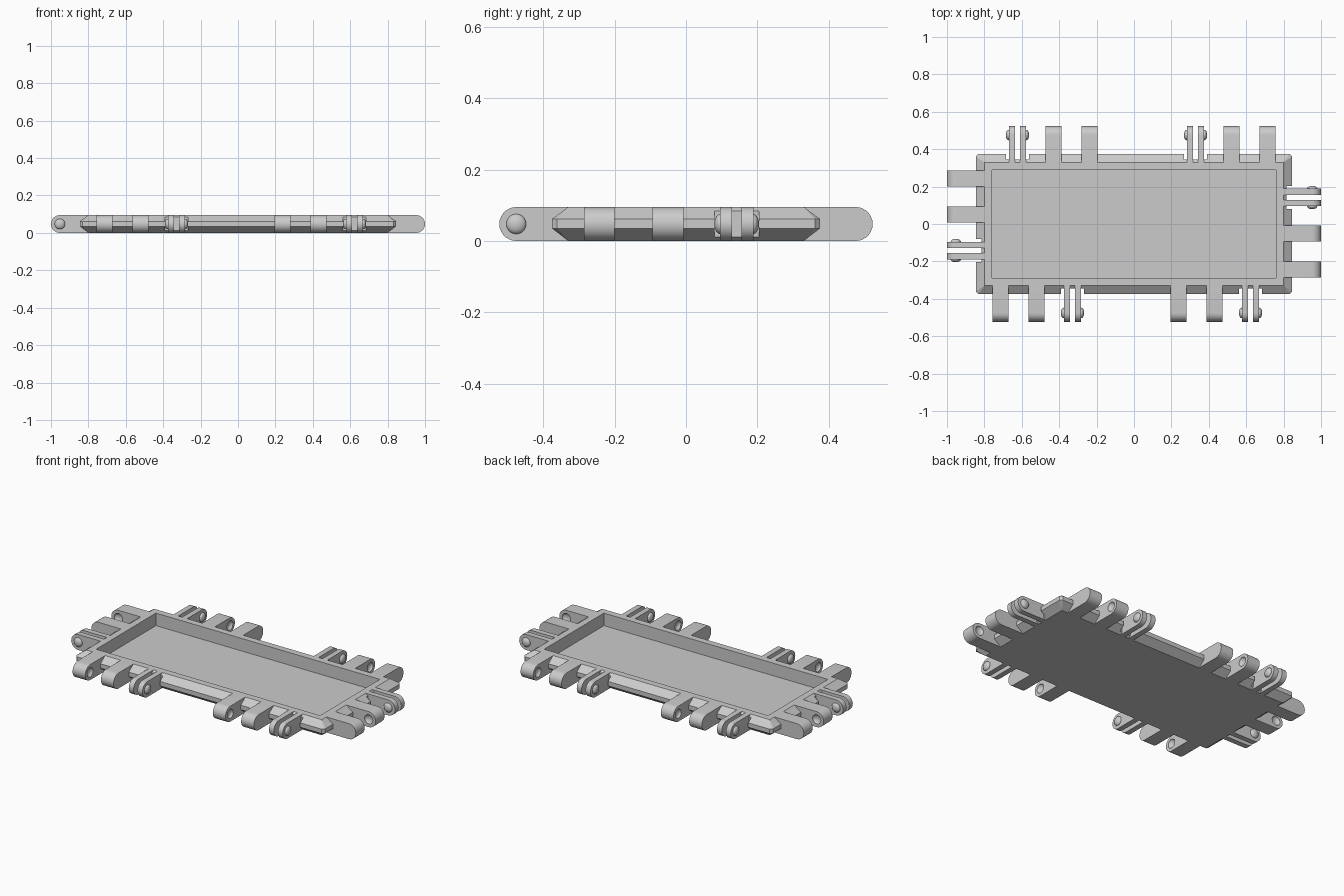
import bpy, bmesh, math
from mathutils import Matrix

cube = bpy.data.objects.get("Cube")
if cube:
    bpy.data.objects.remove(cube, do_unlink=True)

H = 0.095                # overall height
R = H / 2                # knuckle end radius
TOP_X, TOP_Y = 0.80, 0.33
RIDGE = 0.045            # how far the edge ridge stands out
PITCH = 0.1925           # spacing of knuckles in a hinge group

grey = bpy.data.materials.new("plain grey")
grey.use_nodes = True
grey.diffuse_color = (0.6, 0.6, 0.6, 1)
grey.node_tree.nodes["Principled BSDF"].inputs["Base Color"].default_value = (0.6, 0.6, 0.6, 1)


def make(name, bm, matrix=Matrix()):
    bmesh.ops.remove_doubles(bm, verts=bm.verts, dist=1e-5)
    bmesh.ops.recalc_face_normals(bm, faces=bm.faces)
    mesh = bpy.data.meshes.new(name)
    bm.to_mesh(mesh)
    bm.free()
    mesh.materials.append(grey)
    ob = bpy.data.objects.new(name, mesh)
    ob.matrix_world = matrix
    bpy.context.collection.objects.link(ob)
    return ob


def cut(ob, bm):
    """Subtract a cutter mesh from an object, then drop the cutter."""
    cutter = make("cutter", bm, ob.matrix_world.copy())
    cutter.hide_render = True
    mod = ob.modifiers.new("cut", "BOOLEAN")
    mod.operation, mod.solver, mod.object = "DIFFERENCE", "EXACT", cutter
    bpy.context.view_layer.update()
    graph = bpy.context.evaluated_depsgraph_get()
    result = bpy.data.meshes.new_from_object(ob.evaluated_get(graph))
    ob.modifiers.clear()
    ob.data = result
    bpy.data.objects.remove(cutter, do_unlink=True)


def add_box(bm, center, size, rot=Matrix()):
    bmesh.ops.create_cube(bm, size=1, matrix=rot @ Matrix.Translation(center) @ Matrix.Diagonal((*size, 1)))


def add_dome(bm, x, y):
    """Flattened ball centred on a knuckle's side face."""
    bmesh.ops.create_uvsphere(bm, u_segments=24, v_segments=12, radius=1,
                              matrix=Matrix.Translation((x, y, R)) @ Matrix.Diagonal((0.016, 0.028, 0.028, 1)))


def add_bar(bm, x, width, edge, reach):
    """Bar with a fully rounded outer end, pointing along +y."""
    arc = [math.pi * (i / 14 - 0.5) for i in range(15)]
    profile = [(edge, 0)] + [(reach - R + R * math.cos(a), R + R * math.sin(a)) for a in arc] + [(edge, H)]
    rings = [[bm.verts.new((x + s * width / 2, y, z)) for y, z in profile] for s in (-1, 1)]
    for ring in rings:
        bm.faces.new(ring)
    n = len(profile)
    for i in range(n):
        j = (i + 1) % n
        bm.faces.new((rings[0][i], rings[0][j], rings[1][j], rings[1][i]))


# Each side: name, rotation, body edge, outer reach, fork positions along the side
sides = []
for turn, long_name, short_name in ((0, "back", "left"), (180, "front", "right")):
    sides.append((long_name, turn, TOP_Y, 0.523, (-0.623, 0.329)))
    sides.append((short_name, turn - 90, TOP_X, 1.0, (-0.142,)))

# Tray body: ridged outer wall, rim, pocket wall and floor
rows = [(0, 0, 0), (RIDGE, 0.035, 0.014), (RIDGE, 0.062, 0.014), (0, H, 0),
        (-0.04, H, 0), (-0.04, 0.018, 0)]
bm = bmesh.new()
loops = []
for grow, z, c in rows:
    a, b = TOP_X + grow, TOP_Y + grow
    loops.append([bm.verts.new((x, y, z)) for x, y in
                  ((a, c - b), (a, b - c), (a - c, b), (c - a, b),
                   (-a, b - c), (-a, c - b), (c - a, -b), (a - c, -b))])
bmesh.ops.remove_doubles(bm, verts=[], dist=0)
for low, high in zip(loops, loops[1:]):
    for i in range(8):
        j = (i + 1) % 8
        bm.faces.new((low[i], low[j], high[j], high[i]))
bm.faces.new(loops[0])
bm.faces.new(loops[-1])
bmesh.ops.dissolve_degenerate(bm, dist=1e-5, edges=bm.edges)
body = make("tray_body", bm)

# Clearance notches in the ridge around every fork
bm = bmesh.new()
for name, turn, edge, reach, forks in sides:
    rot = Matrix.Rotation(math.radians(turn), 4, "Z")
    for x in forks:
        add_box(bm, (x, edge + 0.065, R), (0.124, 0.1, 0.2), rot)
cut(body, bm)

# Hinge groups: a two-armed fork with nubs, then a pair of socketed knuckles
parts = [body]
for name, turn, edge, reach, forks in sides:
    rot = Matrix.Rotation(math.radians(turn), 4, "Z")
    pin = reach - R
    for k, x in enumerate(forks, 1):
        for s in (-1, 1):
            bm = bmesh.new()
            add_bar(bm, x + s * 0.03, 0.033, edge, reach)
            parts.append(make(f"{name}_fork_arm_{k}", bm, rot))
            bm = bmesh.new()
            add_dome(bm, x + s * 0.0465, pin)
            parts.append(make(f"{name}_fork_nub_{k}", bm, rot))
        for n, s in ((1, 1), (2, -1)):
            bm = bmesh.new()
            add_bar(bm, x + n * PITCH, 0.086, edge, reach)
            knuckle = make(f"{name}_knuckle_{k}_{n}", bm, rot)
            bm = bmesh.new()
            add_dome(bm, x + n * PITCH + s * 0.043, pin)
            cut(knuckle, bm)
            parts.append(knuckle)

# Smooth round ends and nubs, keep hard edges
bpy.ops.object.select_all(action="DESELECT")
for ob in parts:
    ob.select_set(True)
bpy.context.view_layer.objects.active = body
bpy.ops.object.shade_smooth_by_angle(angle=math.radians(25))
